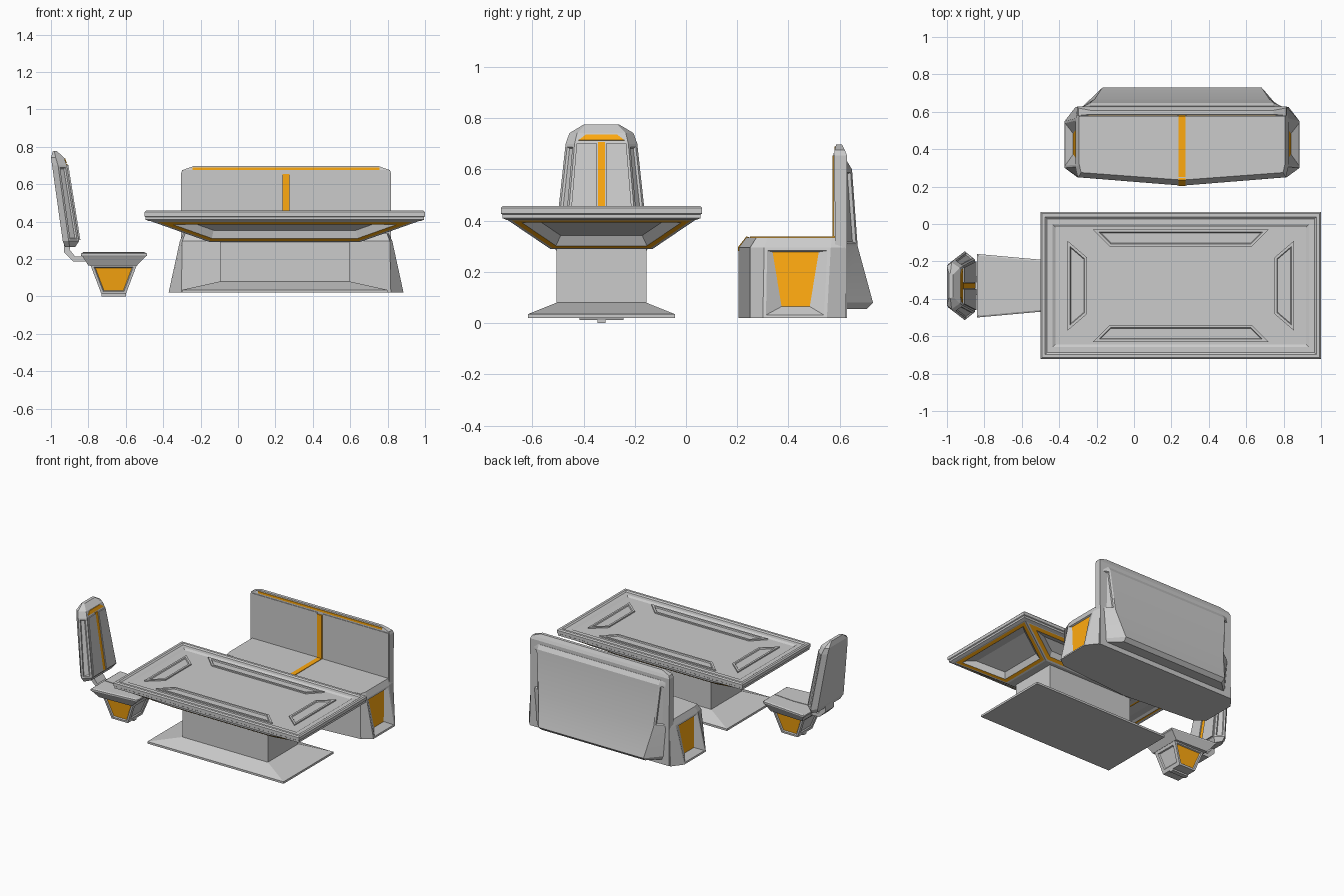
import bpy, bmesh
from math import radians
from mathutils import Vector

if "Cube" in bpy.data.objects:
    bpy.data.objects.remove(bpy.data.objects["Cube"])

orange = bpy.data.materials.new("orange")
orange.diffuse_color = (1.0, 0.40, 0.005, 1)
orange.use_nodes = True
orange.node_tree.nodes["Principled BSDF"].inputs["Base Color"].default_value = orange.diffuse_color
grey = bpy.data.materials.new("grey")
grey.diffuse_color = (0.6, 0.6, 0.6, 1)
grey.use_nodes = True
grey.node_tree.nodes["Principled BSDF"].inputs["Base Color"].default_value = grey.diffuse_color
TX, TY = 0.25, -0.33      # table centre (chair shares TY)
SX = 0.257                # bench centre


def loft(rings):
    """Skin equal-length rings of points and cap both ends."""
    bm = bmesh.new()
    vs = [[bm.verts.new(p) for p in r] for r in rings]
    n = len(vs[0])
    for a, b in zip(vs, vs[1:]):
        for i in range(n):
            j = (i + 1) % n
            bm.faces.new((a[i], a[j], b[j], b[i]))
    bm.faces.new(vs[0][::-1])
    bm.faces.new(vs[-1])
    bmesh.ops.recalc_face_normals(bm, faces=bm.faces[:])
    bm.normal_update()
    return bm


def inset(bm, test, steps, centre=0):
    """Nested insets on chosen faces; steps are (thickness, depth, ring material)."""
    faces = [f for f in bm.faces if test(f.normal, f.calc_center_median())]
    for thick, depth, mat in steps:
        r = bmesh.ops.inset_individual(bm, faces=faces, thickness=thick, depth=depth, use_even_offset=True)
        for f in r["faces"]:
            f.material_index = mat
        bm.normal_update()
    for f in faces:
        f.material_index = centre
    return faces


def finish(bm, name, mat=None):
    me = bpy.data.meshes.new(name)
    bm.to_mesh(me)
    bm.free()
    for m in ([mat] if mat else [grey, orange]):
        me.materials.append(m)
    ob = bpy.data.objects.new(name, me)
    bpy.context.collection.objects.link(ob)
    return ob


def prism(name, pts, vec, mat=None):
    v = Vector(vec)
    return finish(loft([[Vector(p) for p in pts], [Vector(p) + v for p in pts]]), name, mat)


def box(name, x0, x1, y0, y1, z0, z1, mat=None):
    return prism(name, [(x0, y0, z0), (x1, y0, z0), (x1, y1, z0), (x0, y1, z0)], (0, 0, z1 - z0), mat)


def rect(hx, hy, z):
    return [(TX + sx * hx, TY + sy * hy, z) for sx, sy in ((-1, -1), (1, -1), (1, 1), (-1, 1))]


def sym_x(pts, z):
    """Mirror (half width, y) points across the bench centre."""
    return [(SX + h, y, z) for h, y in pts] + [(SX - h, y, z) for h, y in pts[::-1] if h > 0]


def sym_y(pts, z):
    """Mirror (x, half width) points across the chair centre."""
    return [(x, TY + h, z) for x, h in pts] + [(x, TY - h, z) for x, h in pts[::-1]]


# Table: pedestal, sloped underside with framed panels, stepped rim
finish(loft([rect(.55, .287, .02), rect(.55, .287, .035), rect(.345, .175, .08),
             rect(.345, .175, .30)]), "table_pedestal")
bm = loft([rect(.40, .20, .29), rect(.725, .37, .405)])
inset(bm, lambda n, c: abs(n.z) < .99, [(.012, 0, 0), (.024, 0, 1), (.03, -.032, 0)])
finish(bm, "table_underside")
finish(loft([rect(.75 - i, .393 - i, z) for i, z in
             ((.025, .402), (.006, .41), (.006, .424), (0, .428), (0, .45), (.008, .458),
              (.025, .458), (.035, .45), (.065, .45), (.08, .441))]), "table_top")

# Trapezoid frames on the table top
for s in (-1, 1):
    for name, pts in (("long", [(-.47, .30), (.47, .30), (.38, .21), (-.38, .21)]),
                      ("end", [(.605, -.24), (.605, .24), (.50, .15), (.50, -.15)])):
        bm = loft([[(TX + s * x, TY + s * y, z) for x, y in pts] for z in (.435, .45)])
        inset(bm, lambda n, c: n.z > .9, [(.014, 0, 0), (.004, -.007, 0)])
        finish(bm, f"table_{name}_frame")

# Bench base and seat, with steep orange panels sunk into the sloped ends
bm = loft([
    sym_x([(0, .205), (.56, .25), (.628, .30), (.628, .55), (.57, .625)], .02),
    sym_x([(0, .205), (.555, .25), (.568, .305), (.568, .565), (.56, .625)], .295),
    sym_x([(0, .235), (.54, .275), (.55, .32), (.55, .57), (.545, .625)], .335)])
ends = inset(bm, lambda n, c: abs(n.x) > .95 and c.z < .25, [(.012, 0, 0), (.02, 0, 0)], 1)
for f in ends:
    for v in f.verts:
        low, side, end = v.co.z < .15, (1 if v.co.y > .43 else -1), (1 if v.co.x > SX else -1)
        v.co = (SX + end * (.582 if low else .56), .428 + side * (.055 if low else .09), .065 if low else .278)
finish(bm, "bench_base")

# Bench backrest and rear housing with recessed chamfers and flared foot
def back(h, y0, y1, z):
    return sym_x([(h, y0), (h, y1)], z)
finish(loft([back(.56, .582, .628, .02), back(.562, .58, .628, .655), back(.555, .58, .62, .675),
             back(.49, .586, .608, .698)]), "bench_backrest")
bm = loft([sym_x([(.51, .62), (.42, .705)], .055), sym_x([(.52, .62), (.425, .73)], .08),
           sym_x([(.54, .62), (.465, .67)], .30),
           sym_x([(.55, .62), (.49, .648)], .60), sym_x([(.545, .62), (.49, .63)], .63)])
inset(bm, lambda n, c: abs(n.x) > .3 and .35 < c.z < .55, [(.012, 0, 0), (.006, -.012, 0)])
housing = finish(bm, "bench_rear_housing")
bpy.context.view_layer.objects.active = housing
housing.select_set(True)
bpy.ops.object.shade_smooth_by_angle(angle=radians(20))

# Bench cushions, orange centre strips and top rail
for s in (-1, 1):
    xs = sorted((SX + s * .022, SX + s * .555))
    box("bench_back_cushion", xs[0], xs[1], .576, .59, .338, .665)
box("bench_back_strip", SX - .018, SX + .018, .572, .59, .335, .655, orange)
box("bench_seat_strip", SX - .018, SX + .018, .25, .58, .33, .339, orange)
prism("bench_front_strip", [(SX - .018, .203, .28), (SX - .018, .203, .297), (SX - .018, .236, .339),
                            (SX - .018, .26, .33)], (.036, 0, 0), orange)
box("bench_top_rail", SX - .50, SX + .50, .579, .61, .675, .69, orange)

# Chair pedestal with orange faces, and foot rib
bm = loft([sym_y([(-.73, .085), (-.60, .085)], .012), sym_y([(-.79, .105), (-.54, .105)], .17)])
inset(bm, lambda n, c: abs(n.y) > .8, [(.014, 0, 0), (.005, -.008, 0)], 1)
inset(bm, lambda n, c: abs(n.x) > .8 and (c.x < -.75 or c.x > -.58), [(.025, 0, 0), (.006, -.008, 0)])
finish(bm, "chair_pedestal")
box("chair_foot_rib", -.73, -.60, TY - .016, TY + .016, 0, .02)

# Chair seat
finish(loft([sym_y([(-.80, .13), (-.54, .12)], .165), sym_y([(-.83, .165), (-.495, .135)], .212),
             sym_y([(-.84, .17), (-.486, .138)], .218), sym_y([(-.84, .17), (-.486, .138)], .229),
             sym_y([(-.83, .16), (-.495, .13)], .234)]), "chair_seat")
prism("chair_seat_ridge", sym_y([(-.83, .02), (-.66, .03), (-.50, .015)], .23), (0, 0, .007))

# Chair support arm
prism("chair_arm", [(x, TY - .05, z) for x, z in
      ((-.80, .185), (-.88, .187), (-.93, .235), (-.93, .30), (-.895, .30), (-.90, .25),
       (-.87, .212), (-.80, .212))], (0, .10, 0))

# Chair back shell with recessed side facets
bm = loft([sym_y([(r, hr), (m, h), (f, hf)], z) for r, hr, m, h, f, hf, z in (
    (-.925, .13, -.90, .165, -.87, .12, .265),
    (-.937, .15, -.905, .184, -.85, .14, .295),
    (-.994, .115, -.962, .14, -.915, .105, .70),
    (-1.0, .105, -.975, .125, -.93, .095, .742),
    (-.99, .065, -.982, .068, -.968, .06, .776))])
inset(bm, lambda n, c: abs(n.y) > .3 and n.x > 0 and .4 < c.z < .6, [(.012, 0, 0), (.006, -.008, 0)])
finish(bm, "chair_back_shell")

# Chair back cushions, orange strip and top inlay
def face_x(z):
    return -.85 - .065 * (z - .295) / .405
for s in (-1, 1):
    prism("chair_back_cushion", [(face_x(z) - .01, TY + s * y, z) for y, z in
          ((.018, .30), (.13, .30), (.097, .70), (.018, .70))], (.018, 0, .002))
prism("chair_back_strip", [(face_x(z) - .01, TY + y, z) for y, z in
      ((-.014, .30), (.014, .30), (.014, .705), (-.014, .705))], (.013, 0, .002), orange)
prism("chair_top_inlay", [(face_x(z) - .012 - (z - .71) * .2, TY + y, z) for y, z in
      ((-.09, .712), (.09, .712), (.06, .735), (-.06, .735))], (.014, 0, .002), orange)
